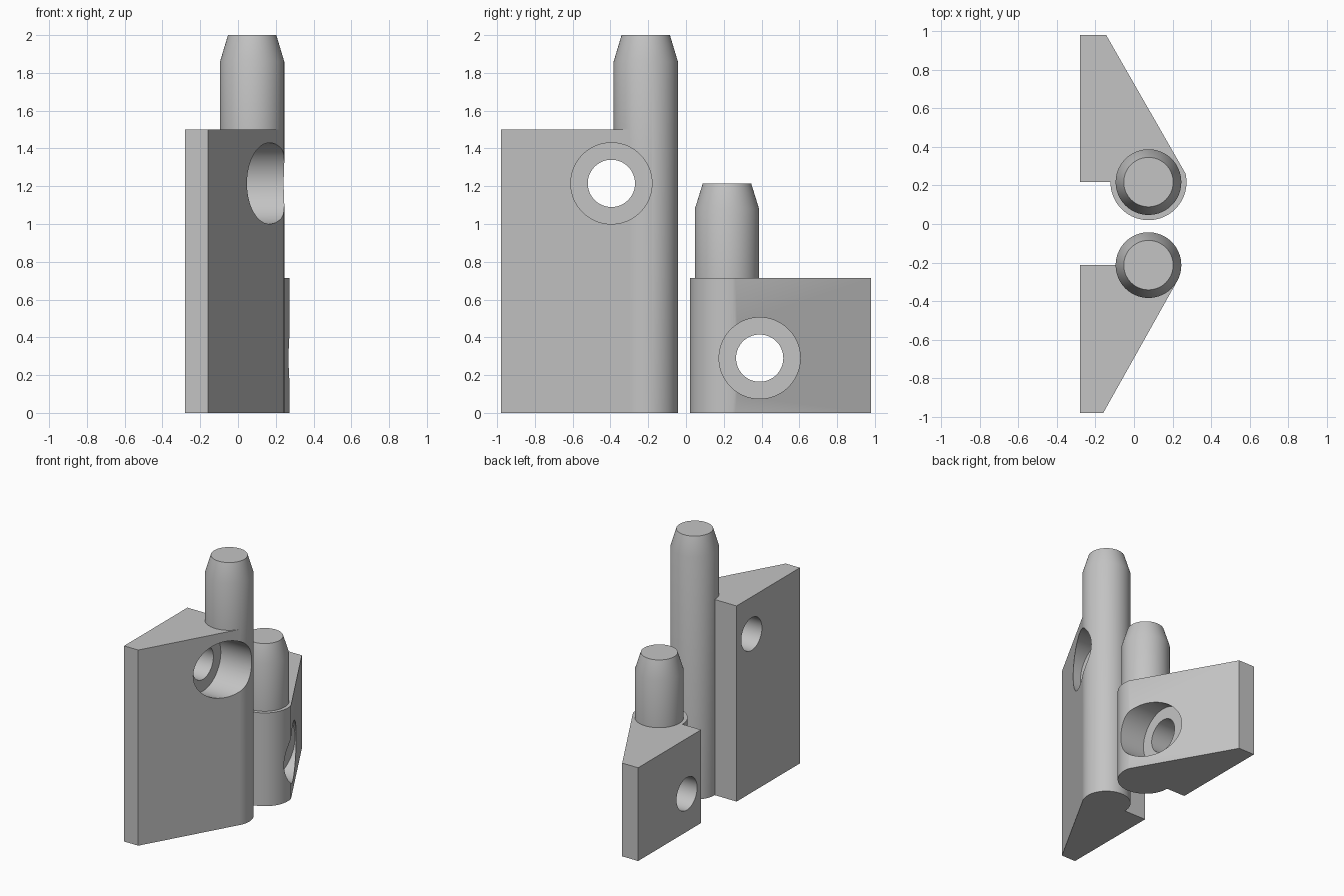
import bpy
import bmesh
from math import sin, cos, pi, radians, atan2, asin, hypot, sqrt
from mathutils import Matrix

if "Cube" in bpy.data.objects:
    bpy.data.objects.remove(bpy.data.objects["Cube"], do_unlink=True)

steel = bpy.data.materials.new("grey_steel")
steel.use_nodes = True
GREY = (0.55, 0.55, 0.55, 1)
steel.diffuse_color = GREY
steel.node_tree.nodes["Principled BSDF"].inputs["Base Color"].default_value = GREY

SEGMENTS = 96
LEFT = -0.28        # mounting face
PIN_X = 0.075       # pin axis
PIN_R = 0.17
TIP_R = 0.128


def finish(name, bm):
    bmesh.ops.recalc_face_normals(bm, faces=bm.faces)
    mesh = bpy.data.meshes.new(name)
    bm.to_mesh(mesh)
    bm.free()
    mesh.materials.append(steel)
    obj = bpy.data.objects.new(name, mesh)
    bpy.context.collection.objects.link(obj)
    return obj


def turned(name, profile, matrix):
    """Closed solid of revolution from (radius, height) pairs."""
    bm = bmesh.new()
    rings = [[bm.verts.new((r * cos(2 * pi * i / SEGMENTS), r * sin(2 * pi * i / SEGMENTS), h))
              for i in range(SEGMENTS)] for r, h in profile]
    for a, b in zip(rings, rings[1:]):
        for i in range(SEGMENTS):
            j = (i + 1) % SEGMENTS
            bm.faces.new((a[i], a[j], b[j], b[i]))
    bm.faces.new(rings[0])
    bm.faces.new(rings[-1])
    bm.transform(matrix)
    return finish(name, bm)


def extruded(name, outline, height):
    bm = bmesh.new()
    face = bm.faces.new([bm.verts.new((x, y, 0)) for x, y in outline])
    top = bmesh.ops.extrude_face_region(bm, geom=[face])["geom"]
    bmesh.ops.translate(bm, verts=[v for v in top if isinstance(v, bmesh.types.BMVert)],
                        vec=(0, 0, height))
    return finish(name, bm)


def combine(target, other, operation):
    mod = target.modifiers.new(operation.lower(), "BOOLEAN")
    mod.operation = operation
    mod.solver = "EXACT"
    mod.object = other
    bpy.context.view_layer.objects.active = target
    bpy.ops.object.modifier_apply(modifier=mod.name)
    bpy.data.objects.remove(other, do_unlink=True)


def hinge_half(block, pin_y, pin_base, shoulder, tip, bore_y, bore_z, bore_floor):
    # Chamfered pin
    pin = turned("pin", [(PIN_R, pin_base), (PIN_R, shoulder), (TIP_R, tip)],
                 Matrix.Translation((PIN_X, pin_y, 0)))
    combine(block, pin, "UNION")
    # Counterbored screw hole running along x
    cutter = turned("screw_hole", [(0.125, -0.5), (0.125, bore_floor),
                                   (0.215, bore_floor), (0.215, 0.6)],
                    Matrix.Translation((0, bore_y, bore_z)) @ Matrix.Rotation(pi / 2, 4, "Y"))
    combine(block, cutter, "DIFFERENCE")
    bpy.ops.object.select_all(action="DESELECT")
    block.select_set(True)
    bpy.context.view_layer.objects.active = block
    bpy.ops.object.shade_smooth_by_angle(angle=radians(25))


# Tall half: wedge leaf tangent to a full-height pin
y0, x1, y1 = -0.213, -0.16, -0.98
dx, dy = PIN_X - x1, y0 - y1
dist = hypot(dx, dy)
angle = atan2(dy, dx) - asin(PIN_R / dist)
reach = sqrt(dist ** 2 - PIN_R ** 2)
tangent = (x1 + reach * cos(angle), y1 + reach * sin(angle))
tall = extruded("tall_hinge_half",
                [(LEFT, y0), (LEFT, y1), (x1, y1), tangent, (PIN_X, y0)], 1.5)
hinge_half(tall, y0, 0, 1.86, 2.0, -0.395, 1.215, -0.02)

# Short half: wedge leaf with a rounded knuckle, pin standing on top
y0, knuckle = 0.217, 0.197
arc = [radians(13 - 193 * i / 48) for i in range(49)]
outline = [(LEFT, y0), (LEFT, 0.98), (-0.145, 0.98)]
outline += [(PIN_X + knuckle * cos(a), y0 + knuckle * sin(a)) for a in arc]
short = extruded("short_hinge_half", outline, 0.715)
hinge_half(short, y0, 0.6, 1.08, 1.215, 0.39, 0.29, 0.06)
